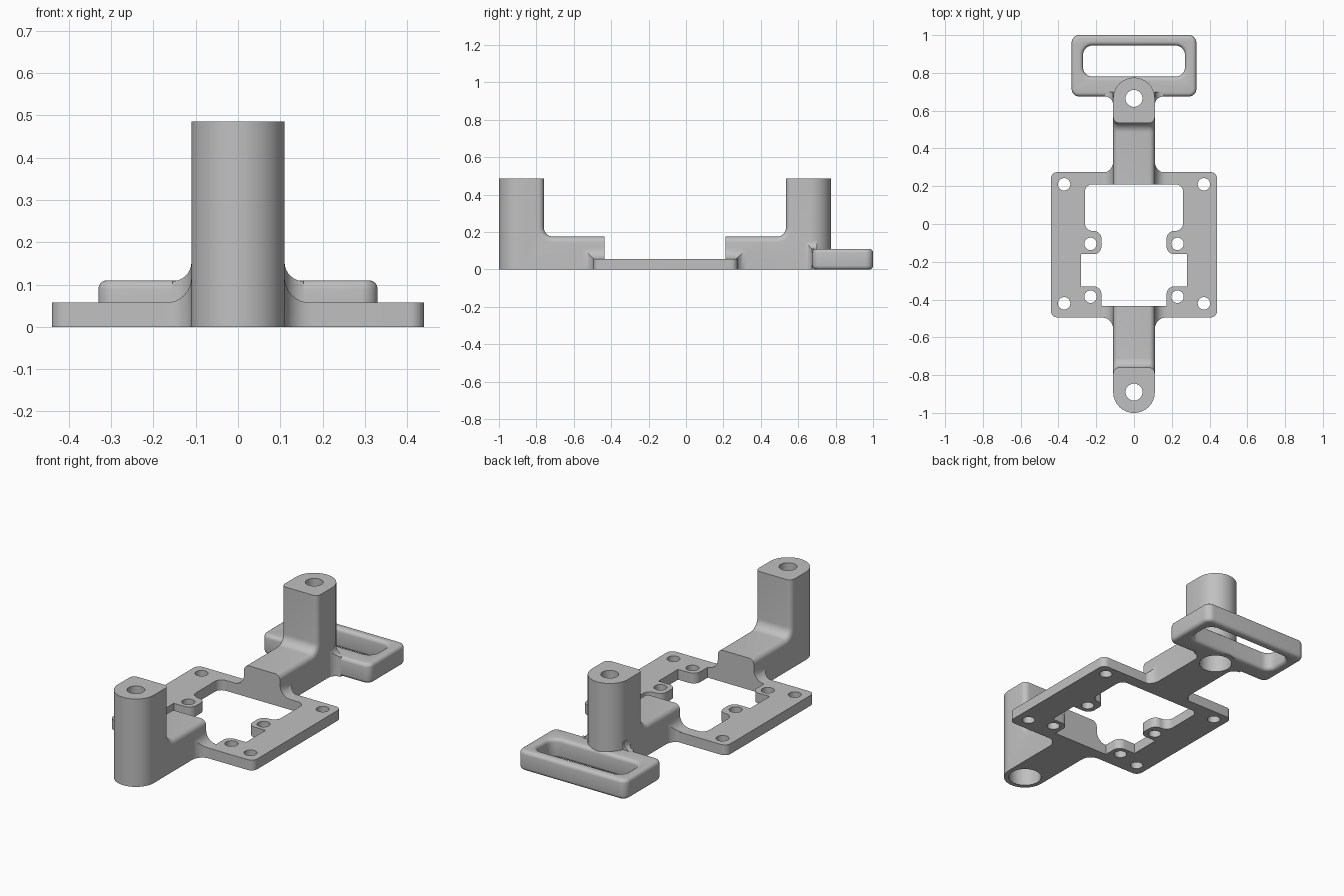
import bpy, bmesh, math
from mathutils import Vector, Matrix

if "Cube" in bpy.data.objects:
    bpy.data.objects.remove(bpy.data.objects["Cube"])

grey = bpy.data.materials.new("plain_grey")
grey.use_nodes = True
grey.diffuse_color = (0.53, 0.53, 0.53, 1)
grey.node_tree.nodes["Principled BSDF"].inputs["Base Color"].default_value = grey.diffuse_color

HALF = 0.11          # half width of arms and posts
POST_TOP = 0.485
ARM_TOP = 0.175
ARM_LEN = 0.455      # from the post hole to the plate opening
PLATE_TOP = 0.057
LOOP_TOP = 0.11
FRONT_HOLE, REAR_HOLE = -0.89, 0.665


def rounded(corners, steps=8):
    """Outline from right-angled corners (u, v[, radius])."""
    out = []
    for i, c in enumerate(corners):
        p = Vector(c[:2])
        r = c[2] if len(c) > 2 else 0
        if r == 0:
            out.append(p)
            continue
        a = (Vector(corners[i - 1][:2]) - p).normalized() * r
        b = (Vector(corners[(i + 1) % len(corners)][:2]) - p).normalized() * r
        for k in range(steps + 1):
            t = math.pi / 2 * k / steps
            out.append(p + a + b - b * math.cos(t) - a * math.sin(t))
    return [p for i, p in enumerate(out) if (p - out[i - 1]).length > 1e-5]


def rect(half, lo, hi, r):
    return rounded([(half, lo, r), (half, hi, r), (-half, hi, r), (-half, lo, r)])


def circle(x, y, r, n=32):
    return [Vector((x + r * math.cos(2 * math.pi * k / n),
                    y + r * math.sin(2 * math.pi * k / n))) for k in range(n)]


def add(name, mesh):
    obj = bpy.data.objects.new(name, mesh)
    bpy.context.collection.objects.link(obj)
    mesh.materials.clear()
    mesh.materials.append(grey)
    return obj


def prism(name, outline, lo, hi, axis):
    """Extrude an outline along an axis."""
    place = {"x": lambda u, v: (lo, u, v), "y": lambda u, v: (u, lo, v),
             "z": lambda u, v: (u, v, lo)}[axis]
    bm = bmesh.new()
    face = bm.faces.new([bm.verts.new(place(*p)) for p in outline])
    top = bmesh.ops.extrude_face_region(bm, geom=[face])["geom"]
    shift = Vector([hi - lo if a == axis else 0 for a in "xyz"])
    bmesh.ops.translate(bm, vec=shift, verts=[g for g in top if isinstance(g, bmesh.types.BMVert)])
    bmesh.ops.recalc_face_normals(bm, faces=bm.faces)
    mesh = bpy.data.meshes.new(name)
    bm.to_mesh(mesh)
    bm.free()
    return add(name, mesh)


def baked(obj):
    graph = bpy.context.evaluated_depsgraph_get()
    return bpy.data.meshes.new_from_object(obj.evaluated_get(graph))


def sheet(name, outlines, thickness, bevel=0):
    """Filled outline with holes; a bevel grows the solid by its own width."""
    curve = bpy.data.curves.new(name, "CURVE")
    curve.dimensions, curve.fill_mode = "2D", "BOTH"
    curve.extrude = thickness / 2 - bevel
    curve.bevel_depth, curve.bevel_resolution = bevel, 3
    for outline in outlines:
        spline = curve.splines.new("POLY")
        spline.points.add(len(outline) - 1)
        for point, p in zip(spline.points, outline):
            point.co = (p.x, p.y, 0, 1)
        spline.use_cyclic_u = True
    temp = bpy.data.objects.new(name + "_curve", curve)
    bpy.context.collection.objects.link(temp)
    mesh = baked(temp)
    bpy.data.objects.remove(temp)
    bm = bmesh.new()
    bm.from_mesh(mesh)
    bmesh.ops.remove_doubles(bm, verts=bm.verts, dist=1e-5)
    bmesh.ops.recalc_face_normals(bm, faces=bm.faces)
    bmesh.ops.translate(bm, vec=(0, 0, thickness / 2), verts=bm.verts)
    bm.to_mesh(mesh)
    bm.free()
    return add(name, mesh)


def combine(obj, other, operation):
    mod = obj.modifiers.new("combine", "BOOLEAN")
    mod.object, mod.operation, mod.solver = other, operation, "EXACT"
    mesh = baked(obj)
    obj.modifiers.remove(mod)
    obj.data = mesh
    bpy.data.objects.remove(other)


def drill(obj, y):
    """Screw hole with a wide recess from below."""
    for r, top in ((0.045, 1), (0.085, 0.3)):
        combine(obj, prism("drill", circle(0, y, r), -0.1, top, "z"), "DIFFERENCE")


def gusset(edge, end, height, r):
    """Concave fillets where an arm meets a wider slab starting at y = edge."""
    w = HALF
    section = rounded([(w + r, 0), (w + r, height), (w, height, r), (w, height + r),
                       (-w, height + r), (-w, height, r), (-w - r, height), (-w - r, 0)])
    plan = rounded([(w, edge - r), (w, edge, r), (w + r, edge), (w + r, end),
                    (-w - r, end), (-w - r, edge), (-w, edge, r), (-w, edge - r)])
    obj = prism("gusset", section, edge - r, end, "y")
    combine(obj, prism("gusset_plan", plan, -0.1, 1, "z"), "INTERSECT")
    return obj


def arm(name):
    """L-shaped arm and post, post hole on the origin, arm towards +y."""
    profile = rounded([(-HALF, 0), (ARM_LEN, 0), (ARM_LEN, ARM_TOP),
                       (0.13, ARM_TOP, 0.05), (0.13, POST_TOP), (-HALF, POST_TOP)])
    obj = prism(name, profile, -HALF, HALF, "x")
    bm = bmesh.new()
    bm.from_mesh(obj.data)

    def round_edges(test, width, segments):
        edges = [e for e in bm.edges if all(test(v.co) for v in e.verts)
                 and abs(e.verts[0].co.x - e.verts[1].co.x) < 1e-4]
        bmesh.ops.bevel(bm, geom=edges, offset=width, segments=segments,
                        profile=0.5, affect="EDGES", clamp_overlap=False)

    round_edges(lambda c: c.y > 0.1 and c.z > 0.1, 0.03, 6)
    round_edges(lambda c: c.y < -HALF + 1e-4, HALF - 0.0005, 16)
    bm.to_mesh(obj.data)
    bm.free()
    combine(obj, gusset(0.395, ARM_LEN, PLATE_TOP, 0.06), "UNION")
    return obj


# Base plate with its stepped opening and screw holes
side = [(0.26, 0.21, 0.04), (0.26, -0.037, 0.042), (0.172, -0.037, 0.042),
        (0.172, -0.16, 0.042), (0.28, -0.16), (0.28, -0.33),
        (0.172, -0.33, 0.042), (0.172, -0.435)]
opening = rounded(side + [(-c[0], *c[1:]) for c in reversed(side)])
holes = [circle(s * x, y, 0.033, 24) for s in (-1, 1)
         for x, y in ((0.37, 0.21), (0.37, -0.42), (0.23, -0.105), (0.23, -0.385))]
plate = sheet("base_plate", [rect(0.44, -0.495, 0.275, 0.035), opening] + holes, PLATE_TOP)

# Front arm and post
front = arm("front_arm")
front.data.transform(Matrix.Translation((0, FRONT_HOLE, 0)))
drill(front, FRONT_HOLE)

# Rear arm and post, with fillets towards the strap loop
rear = arm("rear_arm")
rear.data.transform(Matrix.Translation((0, REAR_HOLE, 0)) @ Matrix.Rotation(math.pi, 4, "Z"))
combine(rear, gusset(0.675, 0.7, LOOP_TOP - 0.002, 0.045), "UNION")
drill(rear, REAR_HOLE)

# Strap loop with softened edges
b = 0.02
loop = sheet("strap_loop", [rect(0.33 - b, 0.675 + b, 1 - b, 0.02),
                            rect(0.27 + b, 0.78 - b, 0.945 + b, 0.07)], LOOP_TOP, b)
drill(loop, REAR_HOLE)

# Smooth curved faces, keep crisp edges
bpy.ops.object.select_all(action="DESELECT")
for obj in (plate, front, rear, loop):
    obj.select_set(True)
bpy.context.view_layer.objects.active = plate
bpy.ops.object.shade_smooth_by_angle(angle=math.radians(35))
